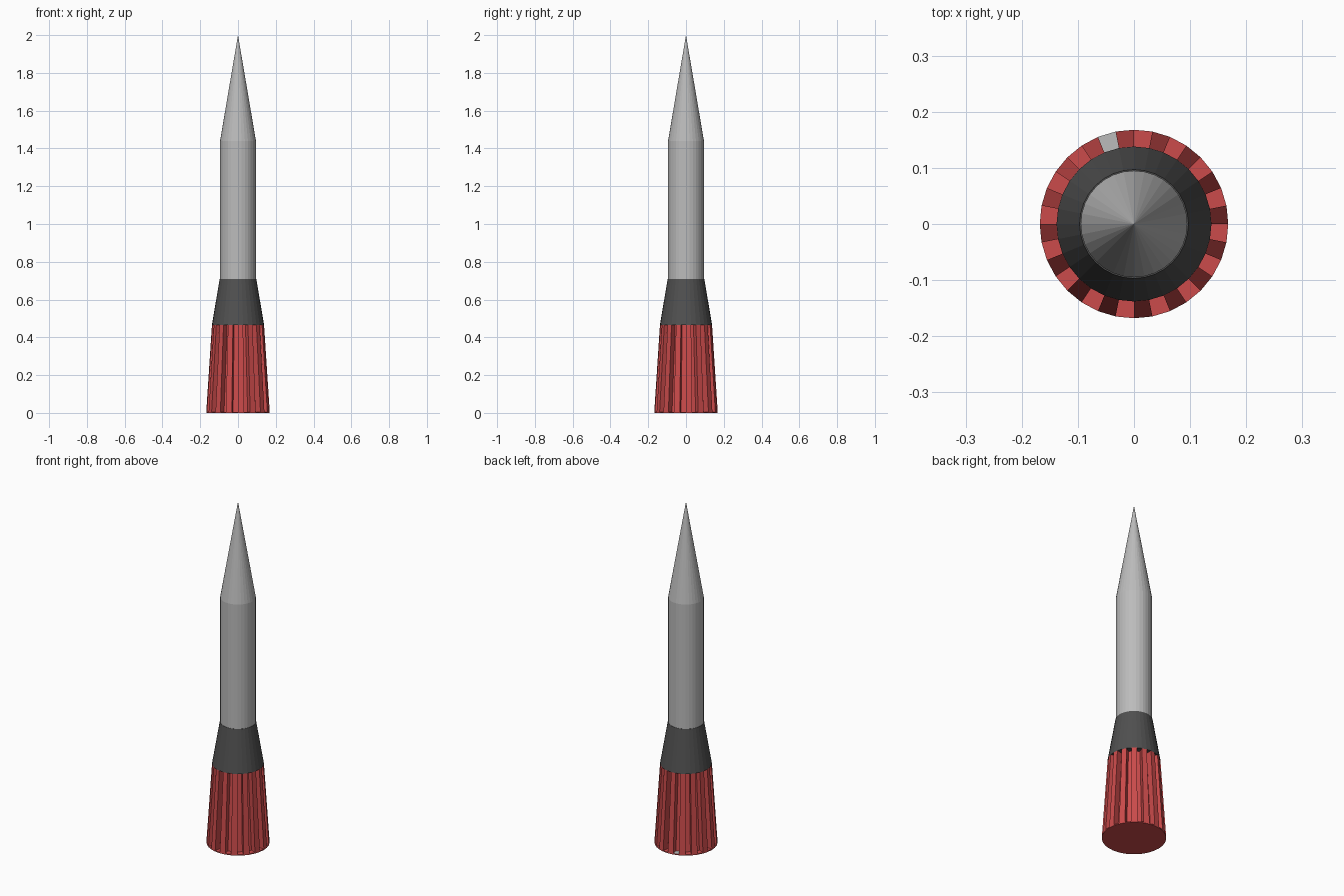
import bpy, bmesh, math

if "Cube" in bpy.data.objects:
    bpy.data.objects.remove(bpy.data.objects["Cube"])

SIDES = 32


def material(name, rgb):
    m = bpy.data.materials.new(name)
    m.diffuse_color = (*rgb, 1)
    m.use_nodes = True
    m.node_tree.nodes["Principled BSDF"].inputs["Base Color"].default_value = m.diffuse_color
    return m


GREY = material("light grey", (0.50, 0.50, 0.50))
DARK = material("dark grey", (0.08, 0.08, 0.08))
RED = material("red", (0.60, 0.07, 0.07))


def point(bm, r, z, i):
    a = 2 * math.pi * i / SIDES
    return bm.verts.new((r * math.cos(a), r * math.sin(a), z))


def finish(bm, name, mats):
    bmesh.ops.recalc_face_normals(bm, faces=bm.faces)
    me = bpy.data.meshes.new(name)
    bm.to_mesh(me)
    bm.free()
    ob = bpy.data.objects.new(name, me)
    bpy.context.collection.objects.link(ob)
    for m in mats:
        me.materials.append(m)
    return ob


def frustum(name, r1, z1, r2, z2, mat):
    bm = bmesh.new()
    low = [point(bm, r1, z1, i) for i in range(SIDES)]
    if r2 > 0:
        top = [point(bm, r2, z2, i) for i in range(SIDES)]
    else:
        tip = bm.verts.new((0, 0, z2))
    bm.faces.new(low)
    for i in range(SIDES):
        j = (i + 1) % SIDES
        if r2 > 0:
            bm.faces.new((low[i], low[j], top[j], top[i]))
        else:
            bm.faces.new((low[i], low[j], tip))
    if r2 > 0:
        bm.faces.new(top)
    return finish(bm, name, [mat])


# Upper body
frustum("nose_cone", 0.095, 1.44, 0, 2.0, GREY)
frustum("body_tube", 0.095, 0.71, 0.095, 1.44, GREY)
frustum("shoulder", 0.138, 0.465, 0.097, 0.71, DARK)

# Ribbed base: every second side is a deep groove standing on a thin foot
R0, R1, Z0, Z1, DEPTH = 0.168, 0.138, 0.006, 0.465, 0.035
foot = frustum("base_foot", R0, 0, R0, Z0, RED)
frustum("base_core", R0 - DEPTH, Z0, R1 - DEPTH, Z1, RED)

bm = bmesh.new()
for i in range(0, SIDES, 2):
    ring = []
    for r, z in ((R0, Z0), (R1, Z1), (R1 - DEPTH, Z1), (R0 - DEPTH, Z0)):
        ring.append((point(bm, r, z, i), point(bm, r, z, i + 1)))
    for k in range(4):
        a, b = ring[k], ring[(k + 1) % 4]
        bm.faces.new((a[0], a[1], b[1], b[0]))
    bm.faces.new([p[0] for p in ring])
    bm.faces.new([p[1] for p in ring])
finish(bm, "base_ribs", [RED])

# One grey floor plate in a groove at the back
bm = bmesh.new()
plate = [point(bm, r, Z0 + 0.001, i)
         for r, i in ((R0 - DEPTH, 9), (R0, 9), (R0, 10), (R0 - DEPTH, 10))]
bm.faces.new(plate)
finish(bm, "groove_plate", [GREY])
